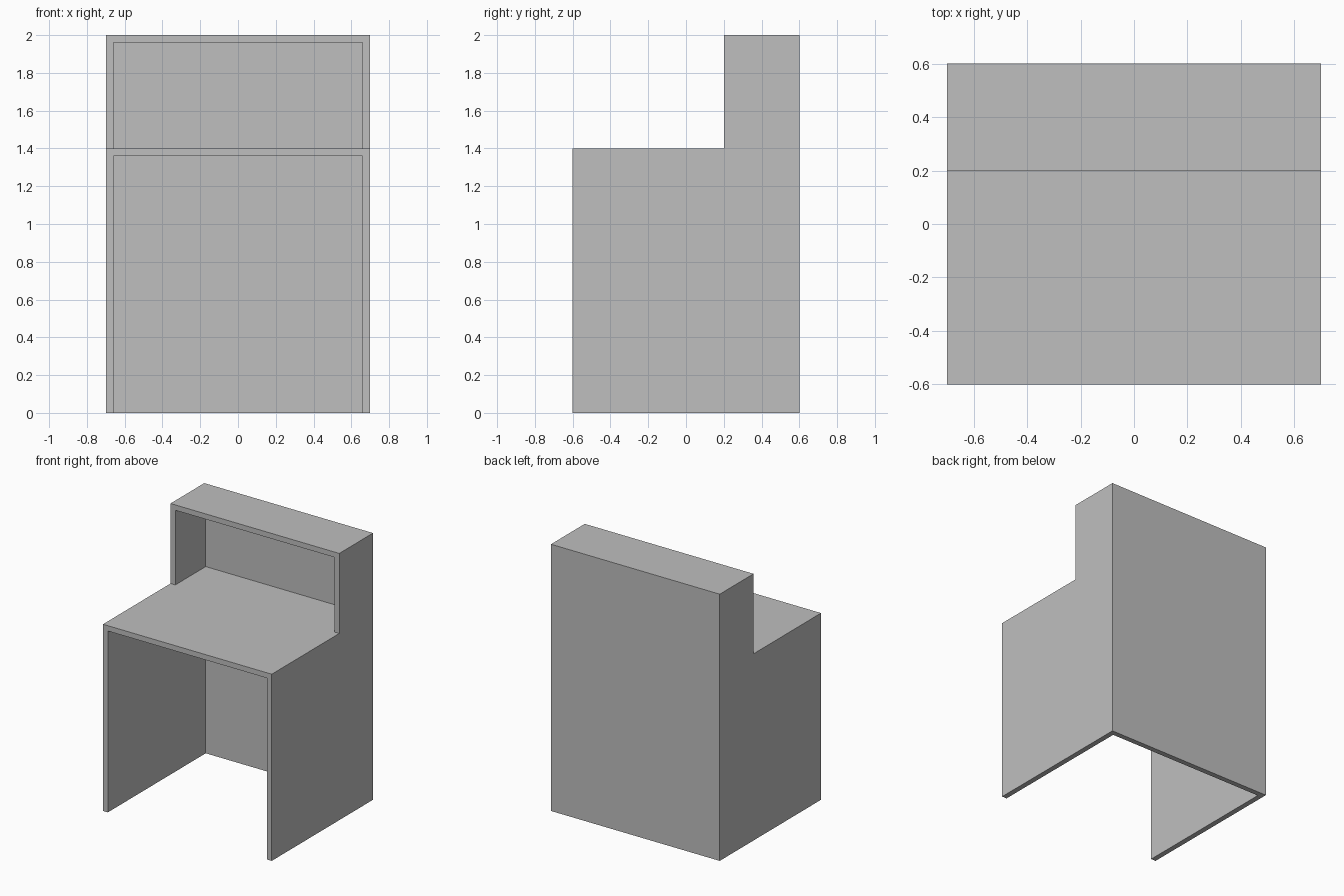
import bpy
import bmesh
from mathutils import Vector

cube = bpy.data.objects.get("Cube")
if cube:
    bpy.data.objects.remove(cube, do_unlink=True)

W, D = 0.70, 0.60        # half width and half depth
DESK, TOP = 1.40, 2.00   # desk height and overall height
SHELF = 0.20             # front edge of the upper hutch
T = 0.04                 # panel thickness

grey = bpy.data.materials.new("light grey")
grey.use_nodes = True
colour = (0.52, 0.52, 0.52, 1)
grey.diffuse_color = colour
grey.node_tree.nodes["Principled BSDF"].inputs["Base Color"].default_value = colour


def panel(name, profile, x0, x1):
    """Extrude a (y, z) profile along x."""
    bm = bmesh.new()
    face = bm.faces.new([bm.verts.new((x0, y, z)) for y, z in profile])
    moved = bmesh.ops.extrude_face_region(bm, geom=[face])["geom"]
    bmesh.ops.translate(bm, vec=Vector((x1 - x0, 0, 0)),
                        verts=[v for v in moved if isinstance(v, bmesh.types.BMVert)])
    bmesh.ops.recalc_face_normals(bm, faces=bm.faces)
    mesh = bpy.data.meshes.new(name)
    bm.to_mesh(mesh)
    bm.free()
    mesh.materials.append(grey)
    obj = bpy.data.objects.new(name, mesh)
    bpy.context.collection.objects.link(obj)


def rect(y0, y1, z0, z1):
    return [(y0, z0), (y1, z0), (y1, z1), (y0, z1)]


# Stepped side panels
side = [(-D, 0), (D, 0), (D, TOP), (SHELF, TOP), (SHELF, DESK), (-D, DESK)]
panel("right_side", side, -W, -W + T)
panel("left_side", side, W - T, W)

# Back, desk and hutch top fitted between the sides
for name, profile in (
    ("back_panel", rect(D - T, D, 0, TOP)),
    ("desk_top", rect(-D, D - T, DESK - T, DESK)),
    ("hutch_top", rect(SHELF, D - T, TOP - T, TOP)),
):
    panel(name, profile, -W + T, W - T)
